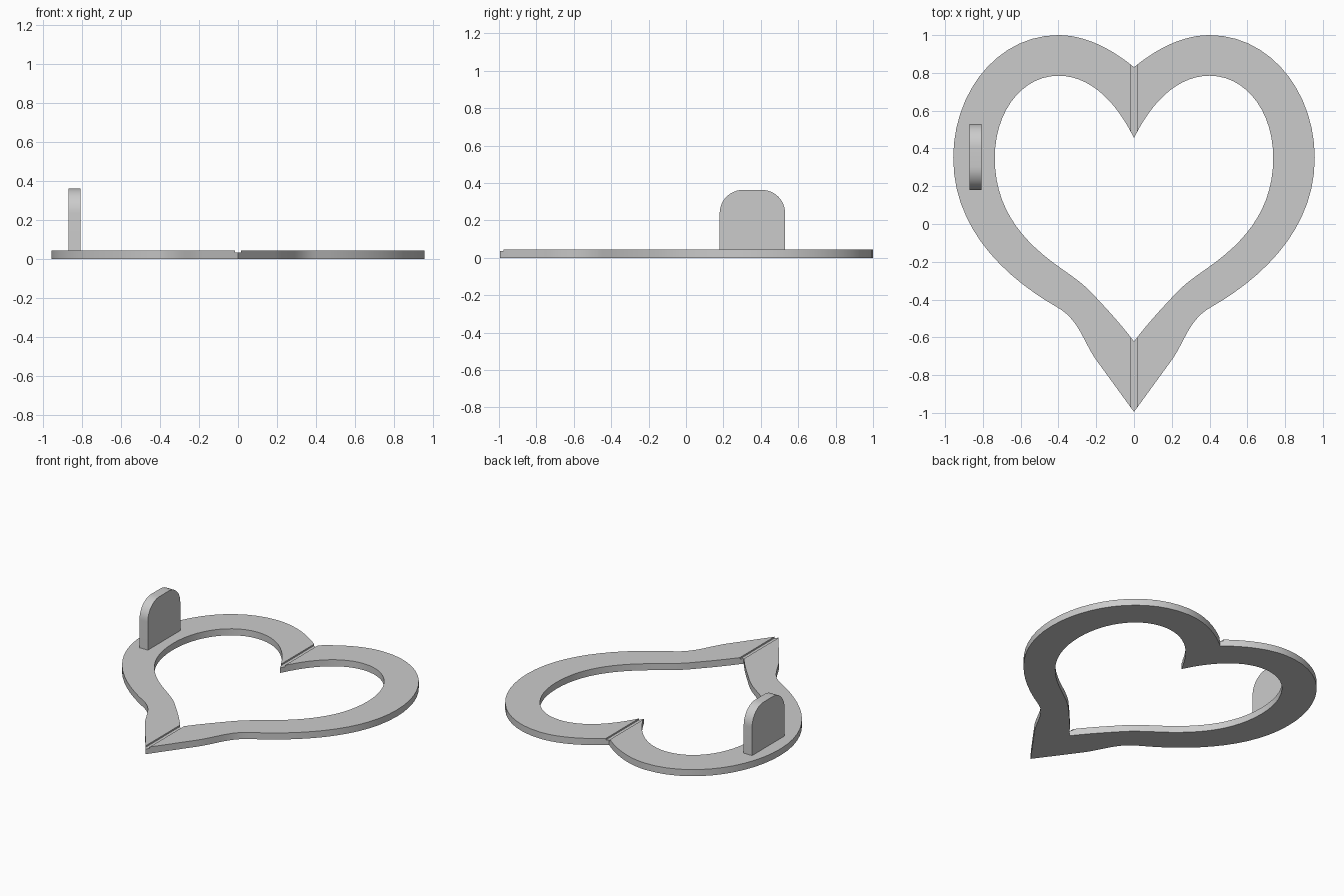
import bpy, bmesh, math
from mathutils import Vector
from mathutils.geometry import interpolate_bezier

if "Cube" in bpy.data.objects:
    bpy.data.objects.remove(bpy.data.objects["Cube"])

THICK = 0.045


def bezier_path(points, steps=14):
    """Chain of cubic curves: anchor, handle, handle, anchor, ..."""
    pts = [Vector((x, y, 0)) for x, y in points]
    out = [pts[0]]
    for i in range(0, len(pts) - 1, 3):
        out += interpolate_bezier(*pts[i:i + 4], steps)[1:]
    return out


def finish(bm, name, smooth=True):
    bmesh.ops.recalc_face_normals(bm, faces=bm.faces)
    me = bpy.data.meshes.new(name)
    bm.to_mesh(me)
    bm.free()
    ob = bpy.data.objects.new(name, me)
    bpy.context.collection.objects.link(ob)
    if smooth:
        bpy.ops.object.select_all(action='DESELECT')
        ob.select_set(True)
        bpy.context.view_layer.objects.active = ob
        bpy.ops.object.shade_smooth_by_angle(angle=math.radians(30))
    return ob


def extrude(bm, faces, vec):
    res = bmesh.ops.extrude_face_region(bm, geom=faces)
    verts = [g for g in res["geom"] if isinstance(g, bmesh.types.BMVert)]
    bmesh.ops.translate(bm, verts=verts, vec=vec)


# Heart outlines, right half from top notch to bottom tip
outer = bezier_path([
    (0, .83), (.11, .92), (.25, 1), (.4, 1), (.72, 1), (.957, .70), (.957, .35),
    (.957, -.02), (.69, -.28), (.4, -.445), (.29, -.51), (.27, -.62), (.2, -.72),
    (.13, -.816), (.07, -.899), (0, -.995)])
inner = bezier_path([
    (0, .455), (.1, .66), (.24, .785), (.4, .785), (.59, .785), (.737, .60), (.737, .35),
    (.737, .08), (.59, -.09), (.4, -.225), (.33, -.275), (.26, -.32), (.2, -.39),
    (.13, -.465), (.07, -.53), (0, -.622)])

# Flat heart frame, both halves mirrored and welded
bm = bmesh.new()
for side in (1, -1):
    rows = [[bm.verts.new((side * p.x, p.y, 0)) for p in path] for path in (outer, inner)]
    for i in range(len(outer) - 1):
        bm.faces.new((rows[0][i], rows[0][i + 1], rows[1][i + 1], rows[1][i]))
bmesh.ops.remove_doubles(bm, verts=bm.verts, dist=1e-5)
bmesh.ops.recalc_face_normals(bm, faces=bm.faces)
extrude(bm, bm.faces[:], (0, 0, THICK))
frame = finish(bm, "heart_frame")

# Shallow fold groove along the centre line
bm = bmesh.new()
bmesh.ops.create_cube(bm, size=1)
bmesh.ops.scale(bm, verts=bm.verts, vec=(0.03, 2.4, 0.04))
bmesh.ops.translate(bm, verts=bm.verts, vec=(0, 0, 0.055))
cutter = finish(bm, "groove_cutter", smooth=False)
cutter.hide_render = True
cutter.hide_set(True)
cut = frame.modifiers.new("fold_groove", 'BOOLEAN')
cut.operation = 'DIFFERENCE'
cut.solver = 'EXACT'
cut.object = cutter

# Upright tab with rounded top corners
y0, y1, z0, z1, r = 0.18, 0.53, 0.03, 0.363, 0.125
profile = [(y0, z0), (y1, z0)]
for cy, start in ((y1 - r, 0), (y0 + r, 90)):
    for k in range(13):
        a = math.radians(start + 90 * k / 12)
        profile.append((cy + r * math.cos(a), z1 - r + r * math.sin(a)))
bm = bmesh.new()
face = bm.faces.new([bm.verts.new((-0.87, y, z)) for y, z in profile])
extrude(bm, [face], (0.063, 0, 0))
finish(bm, "upright_tab")
